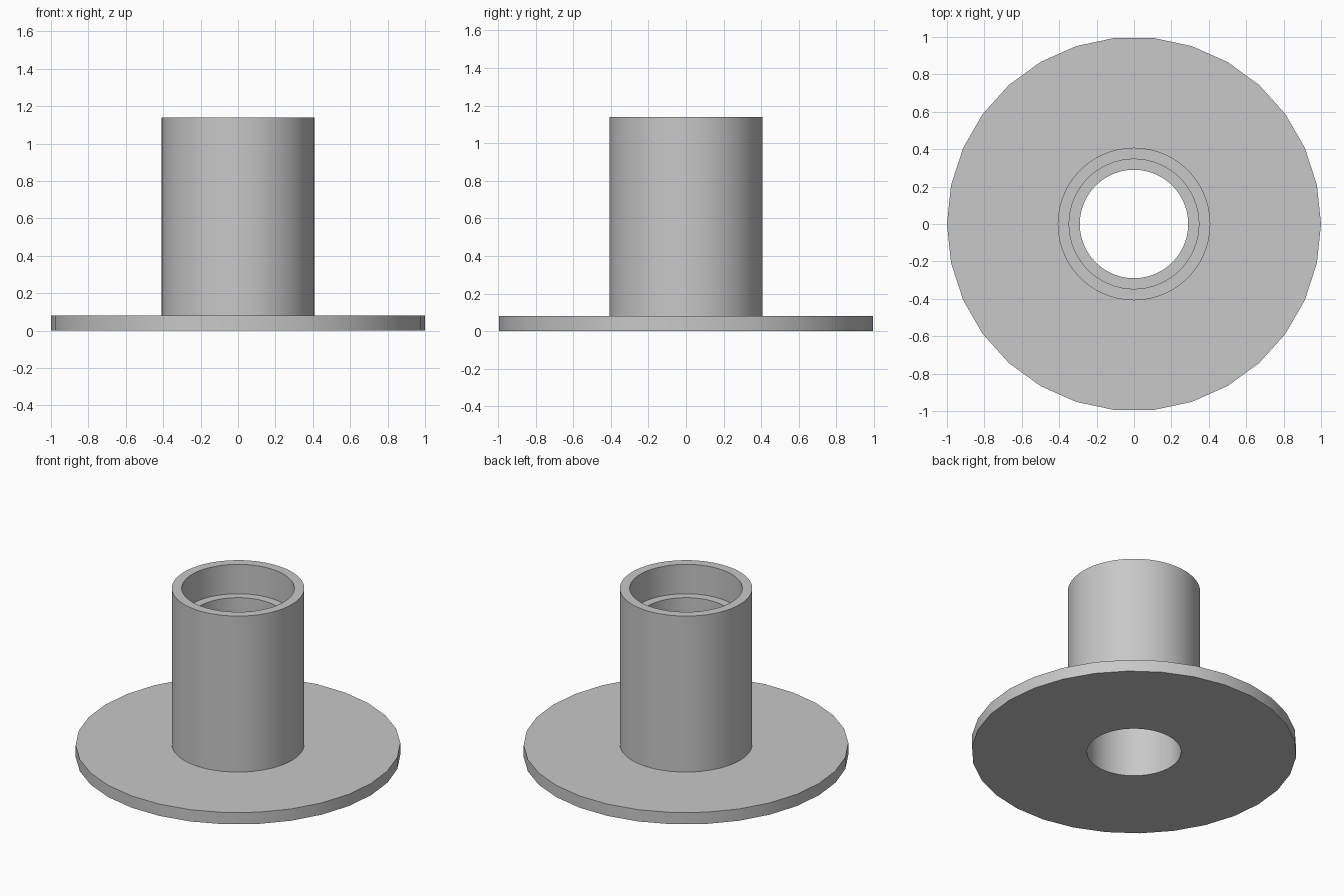
import bpy, bmesh
from math import cos, sin, tau, radians

cube = bpy.data.objects.get("Cube")
if cube:
    bpy.data.objects.remove(cube, do_unlink=True)

SEGMENTS = 60
BORE, SOCKET, SLEEVE, FLANGE = 0.29, 0.347, 0.408, 1.0
FLANGE_TOP, LEDGE, TOP = 0.08, 0.94, 1.14

# One plain grey for the whole part
grey = bpy.data.materials.new("plain grey")
grey.use_nodes = True
colour = (0.58, 0.58, 0.58, 1)
grey.diffuse_color = colour
grey.node_tree.nodes["Principled BSDF"].inputs["Base Color"].default_value = colour


def ring(bm, radius, z):
    """Circle of vertices; the flange rim has half as many sides."""
    verts = []
    for i in range(SEGMENTS):
        a = tau * i / SEGMENTS
        r = radius
        if radius == FLANGE and i % 2:
            r *= cos(tau / SEGMENTS)
        verts.append(bm.verts.new((r * cos(a), r * sin(a), z)))
    return verts


def lathe(name, profile):
    """Turn a closed profile of (radius, height) around the z axis."""
    bm = bmesh.new()
    rings = [ring(bm, r, z) for r, z in profile]
    for k, low in enumerate(rings):
        high = rings[(k + 1) % len(rings)]
        for i in range(SEGMENTS):
            j = (i + 1) % SEGMENTS
            bm.faces.new((low[i], low[j], high[j], high[i]))
    bmesh.ops.recalc_face_normals(bm, faces=bm.faces)
    mesh = bpy.data.meshes.new(name)
    bm.to_mesh(mesh)
    bm.free()
    mesh.materials.append(grey)
    obj = bpy.data.objects.new(name, mesh)
    bpy.context.collection.objects.link(obj)
    bpy.ops.object.select_all(action="DESELECT")
    obj.select_set(True)
    bpy.context.view_layer.objects.active = obj
    bpy.ops.object.shade_smooth_by_angle(angle=radians(30))
    return obj


# Flange, sleeve, stepped socket and through bore in one turned body
lathe("flanged_sleeve", [
    (BORE, 0), (FLANGE, 0), (FLANGE, FLANGE_TOP), (SLEEVE, FLANGE_TOP),
    (SLEEVE, TOP), (SOCKET, TOP), (SOCKET, LEDGE), (BORE, LEDGE),
])
